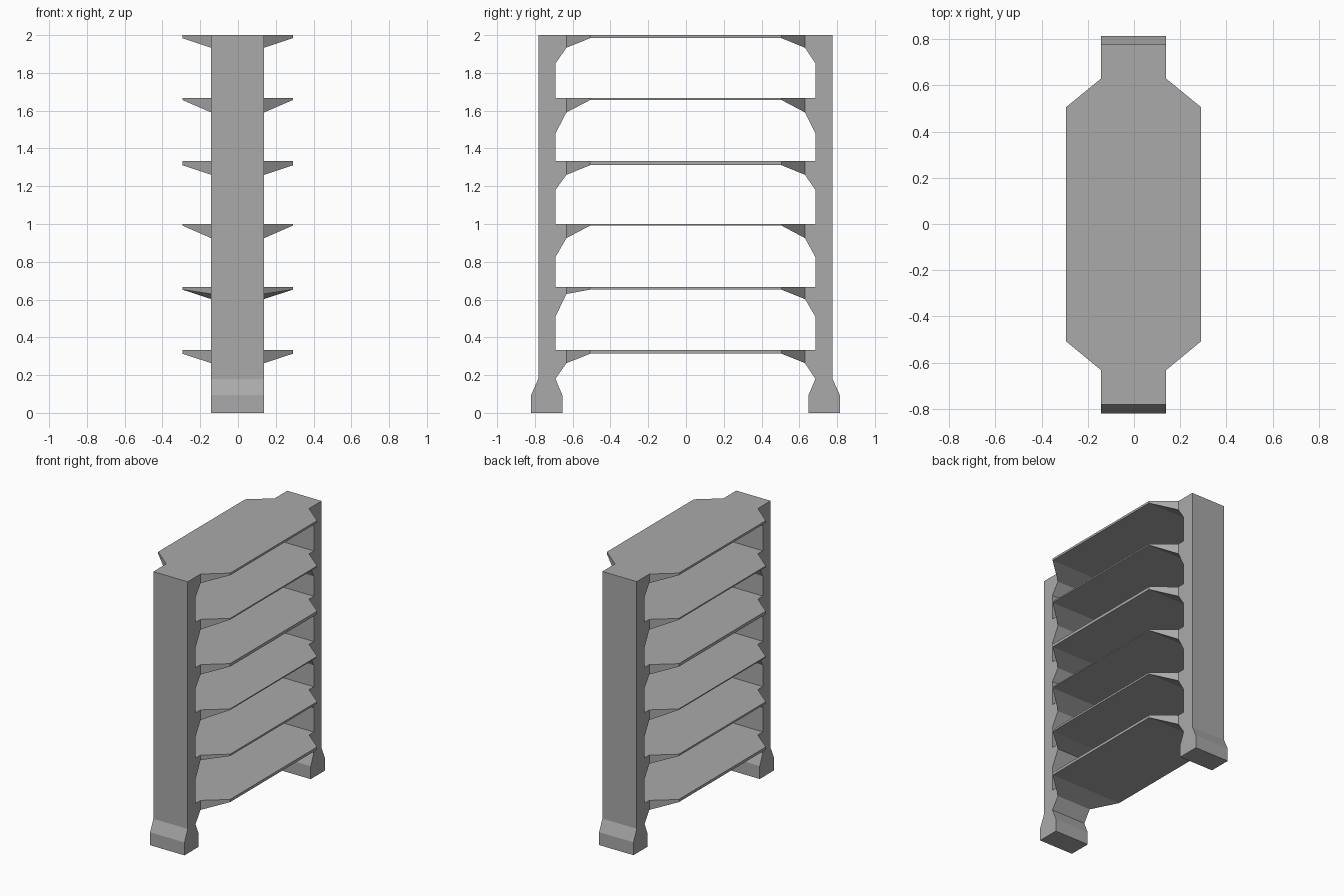
import bpy
import bmesh

default_cube = bpy.data.objects.get("Cube")
if default_cube:
    bpy.data.objects.remove(default_cube)

grey = bpy.data.materials.new("plain grey")
grey.use_nodes = True
grey.diffuse_color = (0.4, 0.4, 0.4, 1)
grey.node_tree.nodes["Principled BSDF"].inputs["Base Color"].default_value = grey.diffuse_color

LEFT, RIGHT = 0.138, -0.142   # side faces of the posts
CENTRE = (LEFT + RIGHT) / 2
HALF = (LEFT - RIGHT) / 2     # half width of the posts
WIDE = 0.293                  # half width of the shelves


def loft(name, sections):
    """Bridge a row of equal-sized point loops and cap both ends."""
    bm = bmesh.new()
    loops = [[bm.verts.new(p) for p in section] for section in sections]
    for a, b in zip(loops, loops[1:]):
        for i in range(len(a)):
            j = (i + 1) % len(a)
            bm.faces.new((a[i], a[j], b[j], b[i]))
    bm.faces.new(loops[0])
    bm.faces.new(loops[-1])
    bmesh.ops.recalc_face_normals(bm, faces=bm.faces)
    mesh = bpy.data.meshes.new(name)
    bm.to_mesh(mesh)
    bm.free()
    mesh.materials.append(grey)
    obj = bpy.data.objects.new(name, mesh)
    bpy.context.collection.objects.link(obj)
    return obj


# Posts with flared feet: a side profile extruded across x
def post(name, side, shift):
    profile = [(0.817, 0), (0.817, 0.095), (0.779, 0.18), (0.779, 2),
               (0.688, 2), (0.688, 0.18), (0.652, 0.095), (0.652, 0)]
    loft(name, [[(x, side * y + shift, z) for y, z in profile] for x in (RIGHT, LEFT)])


post("front_post", -1, -0.003)
post("back_post", 1, -0.003)


# Shelves: rectangles lofted from post to post, deepening into brackets at the ends
def shelf(name, top, thin, front_neck, back_neck, root):
    stations = [(-0.691, HALF, root), (-0.633, HALF, front_neck), (-0.507, WIDE, thin),
                (0.505, WIDE, thin), (0.63, HALF, back_neck), (0.685, HALF, root)]
    loft(name, [[(CENTRE - w, y, top), (CENTRE + w, y, top),
                 (CENTRE + w, y, top - d), (CENTRE - w, y, top - d)]
                for y, w, d in stations])


# Per shelf from the bottom: edge thickness, front and back neck depth, bracket root depth
depths = [(0.02, 0.07, 0.07, 0.153), (0.014, 0.037, 0.064, 0.157),
          (0.008, 0.075, 0.075, 0.175), (0.022, 0.073, 0.073, 0.153),
          (0.01, 0.076, 0.076, 0.187), (0.016, 0.067, 0.067, 0.15)]
for i, d in enumerate(depths):
    shelf(f"shelf_{i + 1}", (i + 1) / 3, *d)
